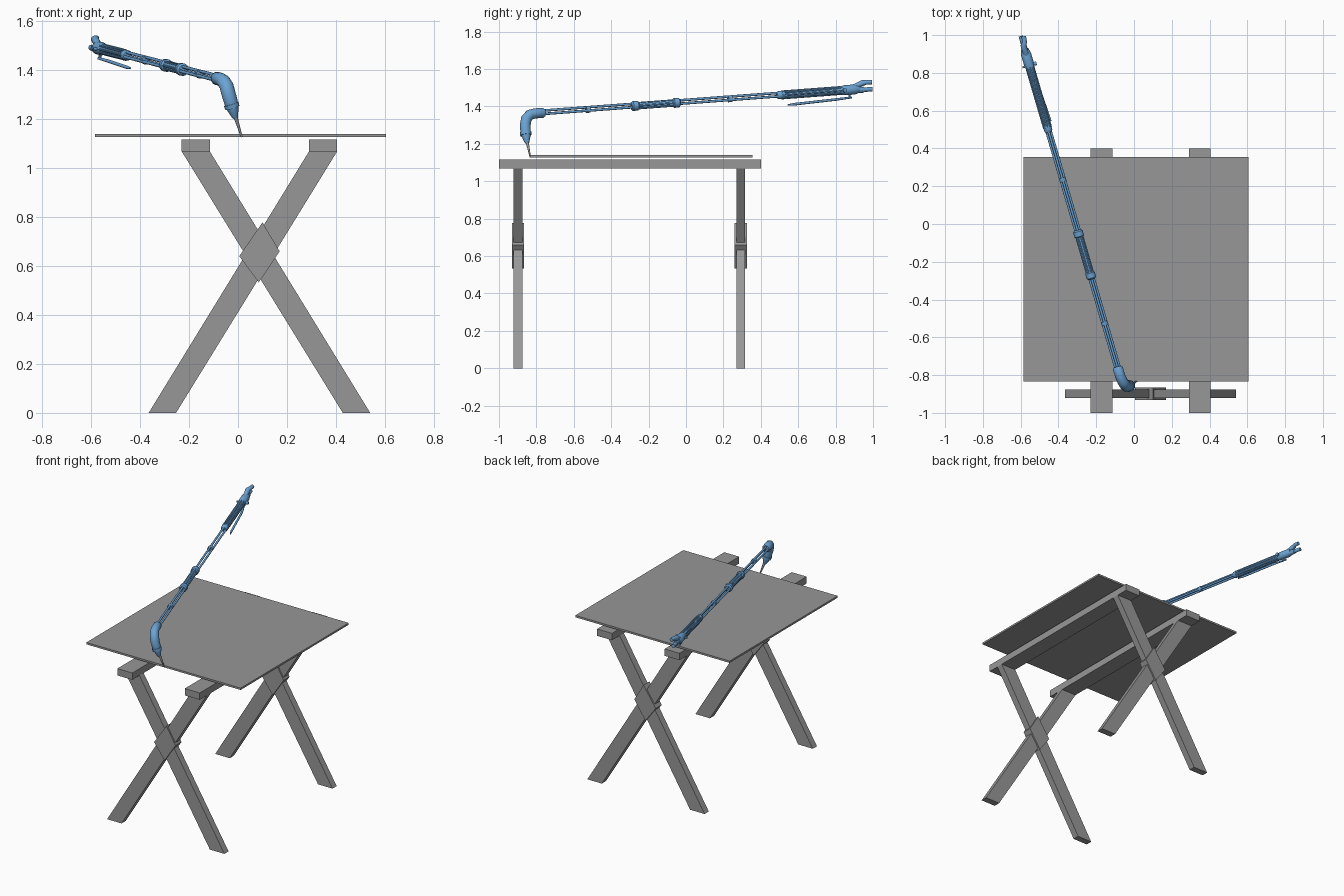
import bpy, bmesh, math
from mathutils import Vector

if "Cube" in bpy.data.objects:
    bpy.data.objects.remove(bpy.data.objects["Cube"])


def material(name, rgb):
    m = bpy.data.materials.new(name)
    m.diffuse_color = (*rgb, 1)
    m.use_nodes = True
    m.node_tree.nodes["Principled BSDF"].inputs["Base Color"].default_value = m.diffuse_color
    return m


GREY = material("grey metal", (0.31, 0.31, 0.31))
BLUE = material("blue enamel", (0.15, 0.37, 0.66))


def add_mesh(name, bm, mat):
    bmesh.ops.recalc_face_normals(bm, faces=bm.faces)
    me = bpy.data.meshes.new(name)
    bm.to_mesh(me)
    bm.free()
    me.materials.append(mat)
    ob = bpy.data.objects.new(name, me)
    bpy.context.collection.objects.link(ob)
    return ob


def prism(name, outline, y0, y1, mat=GREY):
    """Extrude an x-z outline from y0 to y1."""
    bm = bmesh.new()
    a = [bm.verts.new((x, y0, z)) for x, z in outline]
    b = [bm.verts.new((x, y1, z)) for x, z in outline]
    bm.faces.new(a)
    bm.faces.new(b)
    for i in range(len(a)):
        j = (i + 1) % len(a)
        bm.faces.new((a[i], a[j], b[j], b[i]))
    return add_mesh(name, bm, mat)


def box(name, x0, x1, y0, y1, z0, z1):
    return prism(name, [(x0, z0), (x1, z0), (x1, z1), (x0, z1)], y0, y1)


def tube(name, rings, mat=BLUE, sides=16):
    """Sweep a circle through (point, radius) rings, with capped ends."""
    bm = bmesh.new()
    pts = [Vector(p) for p, r in rings]
    loops = []
    for i, (p, r) in enumerate(rings):
        t = (pts[min(i + 1, len(pts) - 1)] - pts[max(i - 1, 0)]).normalized()
        u = t.cross(Vector((0.96, 0.28, 0))).normalized()
        v = t.cross(u)
        loops.append([bm.verts.new(pts[i] + r * (math.cos(a) * u + math.sin(a) * v))
                      for a in (k * 2 * math.pi / sides for k in range(sides))])
    bm.faces.new(loops[0])
    bm.faces.new(loops[-1])
    for la, lb in zip(loops, loops[1:]):
        for k in range(sides):
            n = (k + 1) % sides
            bm.faces.new((la[k], la[n], lb[n], lb[k]))
    ob = add_mesh(name, bm, mat)
    bpy.ops.object.select_all(action='DESELECT')
    ob.select_set(True)
    bpy.context.view_layer.objects.active = ob
    bpy.ops.object.shade_smooth_by_angle(angle=math.radians(40))
    return ob


# Table: sheet, two long beams and two crossed leg frames
box("sheet_plate", -0.585, 0.605, -0.835, 0.355, 1.127, 1.14)
for side, x in (("left", -0.23), ("right", 0.29)):
    box(side + "_beam", x, x + 0.115, -1.0, 0.4, 1.068, 1.116)
MID = 0.0875
for end, y in (("front", -0.898), ("back", 0.293)):
    leg = [(-0.365, 0), (-0.253, 0), (0.405, 1.068), (0.29, 1.068)]
    prism(end + "_rising_leg", leg, y - 0.023, y + 0.023)
    prism(end + "_falling_leg", [(2 * MID - x, z) for x, z in leg], y - 0.023, y + 0.023)
    prism(end + "_cross_joint", [(0.10, 0.778), (0.17, 0.66), (0.085, 0.533), (0.005, 0.64)],
          y - 0.033, y + 0.033)


# Torch: everything along the shaft is placed by its y position
def axis(y, side=0.0, up=0.0):
    return Vector((-0.23 - 0.292 * (y + 0.27) + 0.96 * side,
                   y + 0.28 * side, 1.367 + 0.075 * (y + 0.75) + up))


def straight(name, y0, y1, r, side=0.0, up=0.0, sides=16):
    return tube(name, [(axis(y0, side, up), r), (axis(y1, side, up), r)], sides=sides)


# Three gas tubes in a triangle
for i, (s, u) in enumerate(((-0.011, -0.006), (0.011, -0.006), (0, 0.012))):
    straight(f"gas_tube_{i + 1}", -0.78, 0.55, 0.0068, s, u, 10)

# Clamps, mixer sleeve and its collars
straight("front_clamp", -0.535, -0.515, 0.018)
straight("rear_clamp", 0.225, 0.245, 0.018)
straight("mixer_sleeve", -0.27, -0.05, 0.018)
for i in range(6):
    a = i * math.pi / 3
    straight(f"mixer_rib_{i + 1}", -0.27, -0.05, 0.005, 0.017 * math.cos(a), 0.017 * math.sin(a), 8)
for n, y in (("front", -0.272), ("rear", -0.052)):
    tube(n + "_mixer_collar", [(axis(y + d), r) for d, r in
                               ((-0.02, 0.018), (-0.013, 0.026), (0.013, 0.026), (0.02, 0.018))])

# Ribbed handle
tube("handle", [(axis(y), r) for y, r in
                ((0.485, 0.016), (0.495, 0.022), (0.52, 0.022), (0.535, 0.018),
                 (0.82, 0.021), (0.85, 0.027), (0.90, 0.027), (0.925, 0.02))])
for i in range(8):
    a = i * math.pi / 4
    straight(f"handle_rib_{i + 1}", 0.51, 0.85, 0.005, 0.019 * math.cos(a), 0.019 * math.sin(a), 8)

# Hose fittings at the tail
tube("lower_hose_fitting", [(axis(0.90, 0, -0.004), 0.016), (axis(0.95, 0, -0.005), 0.016),
                            (axis(0.952, 0, -0.005), 0.012), (axis(0.995, 0, -0.006), 0.012)])
tube("upper_hose_fitting", [(axis(0.87, 0, 0.005), 0.014), (axis(0.91, 0, 0.018), 0.015),
                            (axis(0.945, 0, 0.032), 0.016), (axis(0.96, 0.01, 0.034), 0.013),
                            (axis(0.99, 0.015, 0.032), 0.012)])
tube("valve_stem", [(axis(0.84, -0.038), 0.006), (axis(0.84, 0.038), 0.006)], sides=10)
tube("valve_knob", [(axis(0.84, 0.026), 0.011), (axis(0.84, 0.04), 0.011)], sides=10)

# Lever under the handle
tube("lever", [((-0.44, 0.545, 1.408), 0.004), ((-0.455, 0.58, 1.412), 0.007),
               ((-0.53, 0.80, 1.437), 0.007), ((-0.57, 0.885, 1.448), 0.005)], sides=10)
tube("lever_pivot", [((-0.563, 0.875, 1.445), 0.006), (axis(0.875), 0.006)], sides=8)

# Bent head: rounded elbow tapering into the nozzle
tube("torch_head", [(axis(-0.755), 0.02), (axis(-0.765), 0.027),
                    ((-0.073, -0.805, 1.363), 0.027), ((-0.059, -0.836, 1.355), 0.028),
                    ((-0.047, -0.853, 1.335), 0.029), ((-0.039, -0.859, 1.305), 0.029),
                    ((-0.029, -0.858, 1.27), 0.028), ((-0.022, -0.855, 1.245), 0.025),
                    ((-0.014, -0.851, 1.215), 0.015), ((-0.011, -0.849, 1.205), 0.011)], sides=20)
tube("head_nut", [((-0.028, -0.858, 1.262), 0.031), ((-0.023, -0.856, 1.246), 0.030)], sides=20)
tube("nozzle_tip", [((-0.012, -0.85, 1.215), 0.009), ((0.002, -0.841, 1.17), 0.006),
                    ((0.015, -0.832, 1.127), 0.004)], GREY, 10)
